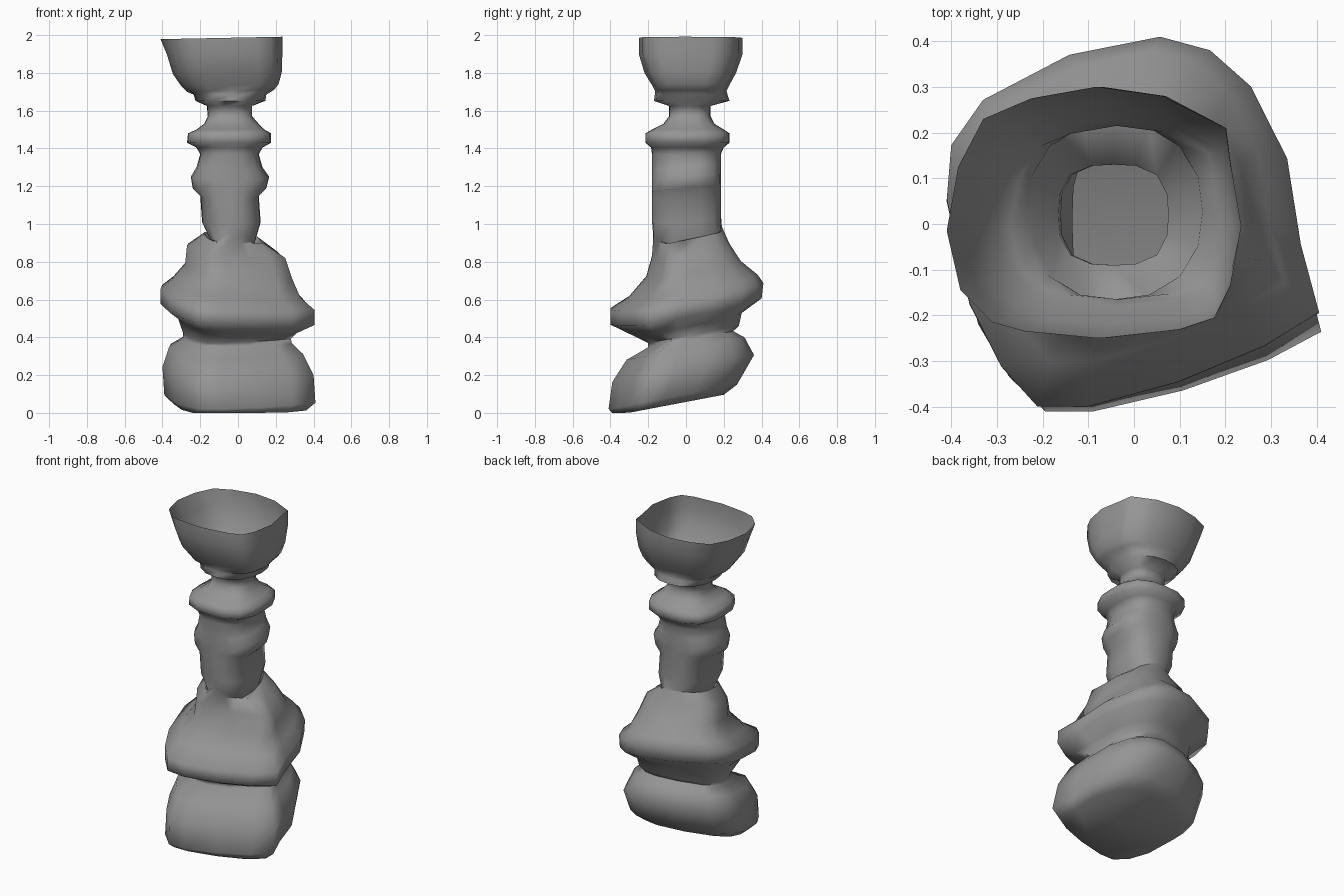
import bpy
import bmesh
import math

SIDES = 16

cube = bpy.data.objects.get("Cube")
if cube:
    bpy.data.objects.remove(cube, do_unlink=True)


def make_material(name, value):
    material = bpy.data.materials.new(name)
    colour = (value, value, value, 1)
    material.diffuse_color = colour
    material.use_nodes = True
    shader = material.node_tree.nodes["Principled BSDF"]
    shader.inputs["Base Color"].default_value = colour
    return material


def fit_to_unit(points):
    """Scale and centre an outline so that it fills a box from -1 to 1."""
    axes = []
    for values in zip(*points):
        low, high = min(values), max(values)
        middle, half = (low + high) / 2, (high - low) / 2
        axes.append([(value - middle) / half for value in values])
    return list(zip(*axes))


def rounded_square(power):
    points = []
    for i in range(SIDES):
        angle = math.tau * i / SIDES
        c, s = math.cos(angle), math.sin(angle)
        radius = (abs(c) ** power + abs(s) ** power) ** (-1 / power)
        points.append((radius * c, radius * s))
    return fit_to_unit(points)


def add_ring(bm, outline, tilt, ring):
    """Ring: height, left, right, front, back and optional sag of its sides."""
    height, left, right, front, back = ring[:5]
    sag = ring[5] if len(ring) > 5 else 0
    half_x, half_y = (right - left) / 2, (back - front) / 2
    verts = []
    for u, v in outline:
        dx, dy = u * half_x, v * half_y
        z = height + dx * tilt[0] + dy * tilt[1] + sag * u * u
        verts.append(bm.verts.new((left + half_x + dx, front + half_y + dy, max(z, 0))))
    return verts


def bridge(bm, lower, upper):
    for i in range(SIDES):
        j = (i + 1) % SIDES
        bm.faces.new((lower[i], lower[j], upper[j], upper[i]))


# Lopsided outlines, anticlockwise from the model's left
foot_outline = fit_to_unit([
    (.37, -.05), (.34, .14), (.26, .3), (.17, .38),
    (.06, .41), (-.14, .37), (-.33, .27), (-.4, .17),
    (-.41, .05), (-.36, -.18), (-.29, -.32), (-.21, -.41),
    (-.1, -.41), (.1, -.355), (.29, -.275), (.41, -.2),
])
rim_outline = fit_to_unit([
    (.235, 0), (.21, .14), (.2, .215), (.06, .285),
    (-.085, .305), (-.225, .28), (-.33, .235), (-.385, .13),
    (-.41, -.01), (-.38, -.14), (-.31, -.21), (-.24, -.23),
    (-.08, -.245), (.1, -.225), (.175, -.2), (.21, -.13),
])

# Leaning drum at the foot
base = [
    (.04, -.34, .36, -.39, .2),
    (.085, -.39, .41, -.41, .27),
    (.235, -.4, .4, -.39, .36),
    (.34, -.365, .345, -.315, .31),
    (.39, -.29, .285, -.2, .25),
    (.415, -.29, .28, -.2, .28),
]

# Tilted flange rising into a shoulder
skirt = [
    (.475, -.32, .31, -.31, .295),
    (.535, -.41, .405, -.4, .4),
    (.615, -.41, .405, -.4, .41),
    (.67, -.35, .33, -.3, .38),
    (.76, -.28, .285, -.21, .29),
    (.86, -.27, .25, -.18, .23),
    (.93, -.18, .13, -.175, .2),
]

# Stem sunk into the shoulder, with a bulge
stem = [
    (.97, -.135, .085, -.175, .19, -.08),
    (1.03, -.19, .12, -.18, .185, -.02),
    (1.15, -.2, .11, -.18, .185),
    (1.19, -.24, .15, -.18, .185),
    (1.25, -.25, .165, -.18, .185),
    (1.3, -.22, .13, -.18, .185),
]

# Collar and narrow throat
collar = [
    (1.37, -.2, .11, -.18, .185),
    (1.405, -.22, .13, -.185, .2),
    (1.43, -.27, .175, -.215, .23),
    (1.48, -.265, .175, -.215, .23),
    (1.5, -.22, .14, -.18, .2),
    (1.53, -.18, .11, -.12, .15),
    (1.57, -.16, .075, -.09, .13),
    (1.625, -.165, .075, -.09, .13),
]

# Small lip below the cup
lip = [
    (1.652, -.225, .145, -.17, .23),
    (1.685, -.235, .15, -.165, .22),
]

# Open cup
cup = [
    (1.705, -.27, .19, -.165, .215),
    (1.735, -.3, .215, -.18, .23),
    (1.8, -.345, .232, -.22, .265),
    (1.9, -.375, .235, -.25, .3),
    (1.985, -.41, .235, -.25, .3),
]

square = rounded_square(3)
sections = [
    (base, foot_outline, (0, .19)),
    (skirt, foot_outline, (-.08, .19)),
    (stem, square, (0, .08)),
    (collar, square, (0, 0)),
    (lip, rounded_square(2.3), (0, 0)),
    (cup, rim_outline, (.02, 0)),
]

# One continuous open-topped sheet through all sections
bm = bmesh.new()
previous = None
for rings, outline, tilt in sections:
    for ring in rings:
        current = add_ring(bm, outline, tilt, ring)
        if previous:
            bridge(bm, previous, current)
        else:
            bm.faces.new(list(reversed(current)))
        previous = current

mesh = bpy.data.meshes.new("candle_holder")
bm.to_mesh(mesh)
bm.free()
mesh.materials.append(make_material("plain grey", .3))
holder = bpy.data.objects.new("candle_holder", mesh)
bpy.context.collection.objects.link(holder)
bpy.context.view_layer.objects.active = holder
holder.select_set(True)
bpy.ops.object.shade_smooth_by_angle(angle=math.radians(75))
